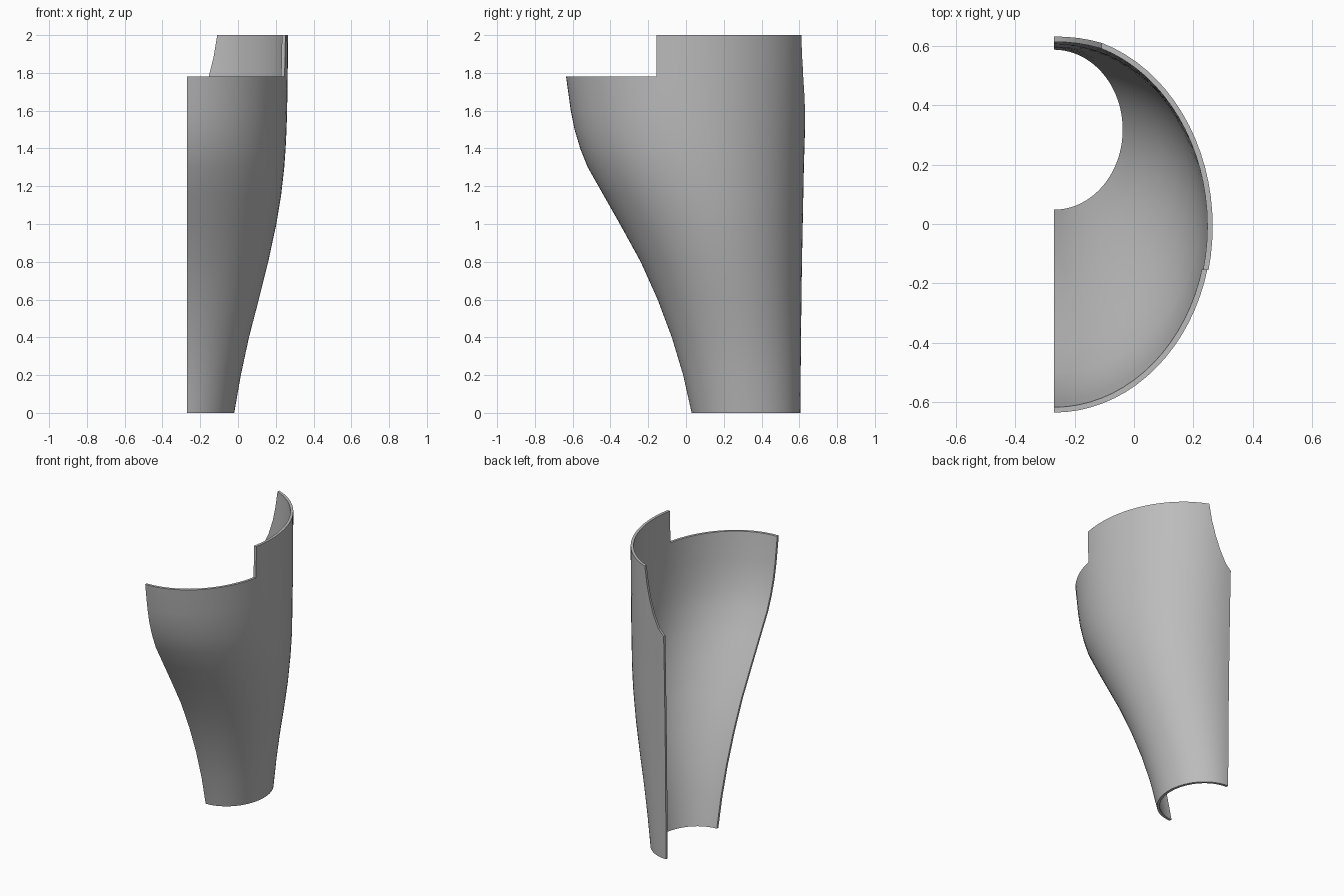
import bpy, bmesh
from math import sin, cos, pi, radians

cube = bpy.data.objects.get("Cube")
if cube:
    bpy.data.objects.remove(cube, do_unlink=True)

mat = bpy.data.materials.new("light_grey")
mat.use_nodes = True
grey = (0.5, 0.5, 0.5, 1)
mat.diffuse_color = grey
mat.node_tree.nodes["Principled BSDF"].inputs["Base Color"].default_value = grey

CUT_X = -0.27      # flat side plane of the half shell
WALL = 0.018
STEPS = 40

# Section sizes: height, front y, back y, outer x
SECTIONS = [
    (0.0, 0.03, 0.605, -0.02), (0.2, -0.015, 0.607, 0.015),
    (0.4, -0.075, 0.609, 0.058), (0.6, -0.15, 0.611, 0.11),
    (0.8, -0.24, 0.614, 0.16), (1.0, -0.35, 0.618, 0.203),
    (1.15, -0.435, 0.621, 0.228), (1.3, -0.52, 0.624, 0.245),
    (1.4, -0.56, 0.627, 0.252), (1.5, -0.59, 0.63, 0.257),
    (1.6, -0.61, 0.632, 0.26), (1.78, -0.635, 0.636, 0.263),
    (2.0, -0.655, 0.64, 0.265),
]


def link_mesh(name, bm):
    bmesh.ops.recalc_face_normals(bm, faces=bm.faces)
    mesh = bpy.data.meshes.new(name)
    bm.to_mesh(mesh)
    bm.free()
    mesh.materials.append(mat)
    obj = bpy.data.objects.new(name, mesh)
    bpy.context.collection.objects.link(obj)
    return obj


def half_ellipse(front, back, right, inset):
    mid, ry, rx = (front + back) / 2, (back - front) / 2 - inset, right - CUT_X - inset
    angles = [pi * i / STEPS for i in range(STEPS + 1)]
    return [(CUT_X + rx * sin(a), mid - ry * cos(a)) for a in angles]


def prism(name, profile, along):
    """Extrude a closed profile by the vector along."""
    bm = bmesh.new()
    face = bm.faces.new([bm.verts.new(p) for p in profile])
    grown = bmesh.ops.extrude_face_region(bm, geom=[face])["geom"]
    bmesh.ops.translate(bm, vec=along, verts=[v for v in grown if isinstance(v, bmesh.types.BMVert)])
    return link_mesh(name, bm)


# Lofted half shell with an even wall
bm = bmesh.new()
rings = []
for z, front, back, right in SECTIONS:
    loop = half_ellipse(front, back, right, 0) + half_ellipse(front, back, right, WALL)[::-1]
    rings.append([bm.verts.new((x, y, z)) for x, y in loop])
count = len(rings[0])
for low, high in zip(rings, rings[1:]):
    for i in range(count):
        j = (i + 1) % count
        bm.faces.new((low[i], low[j], high[j], high[i]))
for ring in (rings[0], rings[-1]):
    for i in range(STEPS):
        bm.faces.new((ring[i], ring[i + 1], ring[count - 2 - i], ring[count - 1 - i]))
shell = link_mesh("half_shell", bm)

# Front step and curved back corner cutters
step = prism("front_step_cutter",
             [(-1, -1, 1.78), (-1, -0.155, 1.78), (-1, -0.155, 2.2), (-1, -1, 2.2)], (2, 0, 0))
curve = [(-0.4, 1.54), (-0.27, 1.56), (-0.23, 1.6), (-0.19, 1.68),
         (-0.155, 1.78), (-0.13, 1.88), (-0.11, 2.0), (-0.09, 2.2), (-0.4, 2.2)]
corner = prism("back_corner_cutter", [(x, 0.2, z) for x, z in curve], (0, 0.8, 0))

bpy.ops.object.select_all(action="DESELECT")
bpy.context.view_layer.objects.active = shell
shell.select_set(True)
for cutter in (step, corner):
    cutter.hide_render = True
    mod = shell.modifiers.new(cutter.name, "BOOLEAN")
    mod.operation = "DIFFERENCE"
    mod.solver = "EXACT"
    mod.object = cutter
    bpy.ops.object.modifier_apply(modifier=mod.name)
    bpy.data.objects.remove(cutter, do_unlink=True)
bpy.ops.object.shade_smooth_by_angle(angle=radians(30))
